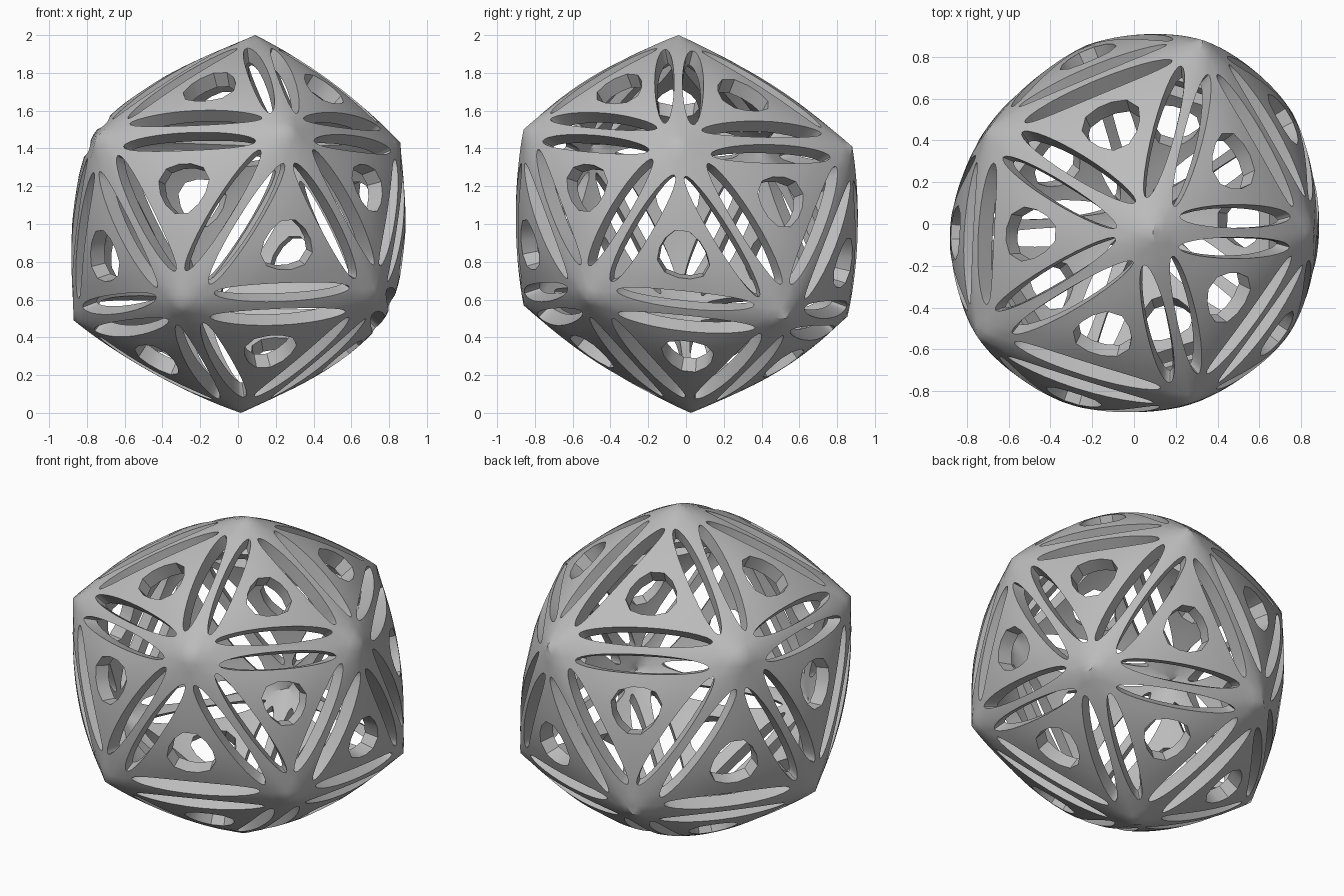
import bpy, bmesh, math
from mathutils import Vector
from mathutils.geometry import delaunay_2d_cdt

cube = bpy.data.objects.get("Cube")
if cube:
    bpy.data.objects.remove(cube, do_unlink=True)

# Corners of the slightly uneven icosahedron, measured from its centre
TOP = Vector((0.09, -0.04, 1.0))
BOTTOM = Vector((0.015, 0.025, -1.0))
UPPER = [Vector(p) for p in ((0.27, -0.86, 0.5), (0.86, -0.04, 0.43), (0.33, 0.88, 0.41),
                             (-0.70, 0.45, 0.45), (-0.75, -0.54, 0.46))]
LOWER = [Vector(p) for p in ((0.74, -0.53, -0.39), (0.76, 0.53, -0.5), (-0.23, 0.855, -0.49),
                             (-0.87, -0.02, -0.51), (-0.305, -0.86, -0.43))]

# Flat pattern of one triangular panel
SIDE = 1.05
HEIGHT = SIDE * math.sqrt(3) / 2
CORNERS = [Vector((0, 0)), Vector((SIDE, 0)), Vector((SIDE / 2, HEIGHT))]
CENTRE = (CORNERS[0] + CORNERS[1] + CORNERS[2]) / 3
SLOT_LENGTH, SLOT_WIDTH, SLOT_INSET = 0.345, 0.051, 0.073
DIVISIONS = 16


def edge_frame(i):
    a, b = CORNERS[i], CORNERS[(i + 1) % 3]
    along = (b - a) / SIDE
    return (a + b) / 2, along, Vector((-along.y, along.x))


def hole_radius(angle):
    return 0.122 * (1 + 0.08 * math.cos(3 * (angle - math.pi / 2)))


def in_opening(p, grow=1.0):
    """True inside the round hole or one of the three slots."""
    q = p - CENTRE
    if q.length < grow * hole_radius(math.atan2(q.y, q.x)):
        return True
    for i in range(3):
        mid, along, inward = edge_frame(i)
        x = (p - mid).dot(along) / SLOT_LENGTH
        y = ((p - mid).dot(inward) - SLOT_INSET) / SLOT_WIDTH
        if math.hypot(x, y) < grow:
            return True
    return False


def weights(p):
    w = p.y / HEIGHT
    v = (p.x - w * SIDE / 2) / SIDE
    return 1 - v - w, v, w


def panel_pattern():
    """Triangulate the panel around its openings."""
    points, edges = [], []

    def add_loop(loop):
        start, n = len(points), len(loop)
        points.extend(loop)
        edges.extend((start + k, start + (k + 1) % n) for k in range(n))

    add_loop([CORNERS[i].lerp(CORNERS[(i + 1) % 3], k / DIVISIONS)
              for i in range(3) for k in range(DIVISIONS)])
    for i in range(3):
        mid, along, inward = edge_frame(i)
        turns = [math.tau * k / 28 for k in range(28)]
        add_loop([mid + along * SLOT_LENGTH * math.cos(a)
                  + inward * (SLOT_INSET + SLOT_WIDTH * math.sin(a)) for a in turns])
    turns = [math.tau * (k + 0.5) / 12 for k in range(12)]
    add_loop([CENTRE + Vector((math.cos(a), math.sin(a))) * hole_radius(a) for a in turns])

    # Inner points keep the curved surface even
    for i in range(1, DIVISIONS):
        for j in range(1, DIVISIONS - i):
            p = CORNERS[0] + (CORNERS[1] * i + CORNERS[2] * j) / DIVISIONS
            if not in_opening(p, 1.12):
                points.append(p)
    verts, _, tris, _, _, _ = delaunay_2d_cdt(points, edges, [], 0, 1e-6)
    kept = []
    for t in tris:
        a, b, c = (verts[k] for k in t)
        area = (b - a).cross(c - a)
        if abs(area) > 1e-6 and not in_opening((a + b + c) / 3):
            kept.append(tuple(t) if area > 0 else tuple(reversed(t)))
    return [weights(v) for v in verts], kept


def bulge(u, v, w):
    """Swell the flat panel towards a sphere, leaving the corners pointed."""
    return 1 + 0.19 * (u * v + v * w + w * u) + 1.35 * u * v * w


# All twenty panels
panels = []
for i in range(5):
    j = (i + 1) % 5
    panels += [(TOP, UPPER[i], UPPER[j]), (UPPER[i], LOWER[i], UPPER[j]),
               (LOWER[i], LOWER[j], UPPER[j]), (BOTTOM, LOWER[j], LOWER[i])]

bary, tris = panel_pattern()
used = sorted({k for t in tris for k in t})
bm = bmesh.new()
for a, b, c in panels:
    made = {}
    for k in used:
        u, v, w = bary[k]
        p = (a * u + b * v + c * w) * bulge(u, v, w)
        made[k] = bm.verts.new(p + Vector((0, 0, 1)))
    for t in tris:
        bm.faces.new([made[k] for k in t])
bmesh.ops.remove_doubles(bm, verts=bm.verts[:], dist=1e-4)
mesh = bpy.data.meshes.new("pierced_shell")
bm.to_mesh(mesh)
bm.free()
shell = bpy.data.objects.new("pierced_shell", mesh)
bpy.context.collection.objects.link(shell)

# Grey material
grey = bpy.data.materials.new("plain_grey")
grey.use_nodes = True
colour = (0.5, 0.5, 0.5, 1)
grey.diffuse_color = colour
grey.node_tree.nodes["Principled BSDF"].inputs["Base Color"].default_value = colour
mesh.materials.append(grey)

# Wall thickness and shading
for o in bpy.context.selected_objects:
    o.select_set(False)
bpy.context.view_layer.objects.active = shell
shell.select_set(True)
wall = shell.modifiers.new("wall", "SOLIDIFY")
wall.thickness = 0.085
wall.offset = -1
bpy.ops.object.modifier_apply(modifier=wall.name)
bpy.ops.object.shade_smooth_by_angle(angle=math.radians(35))
